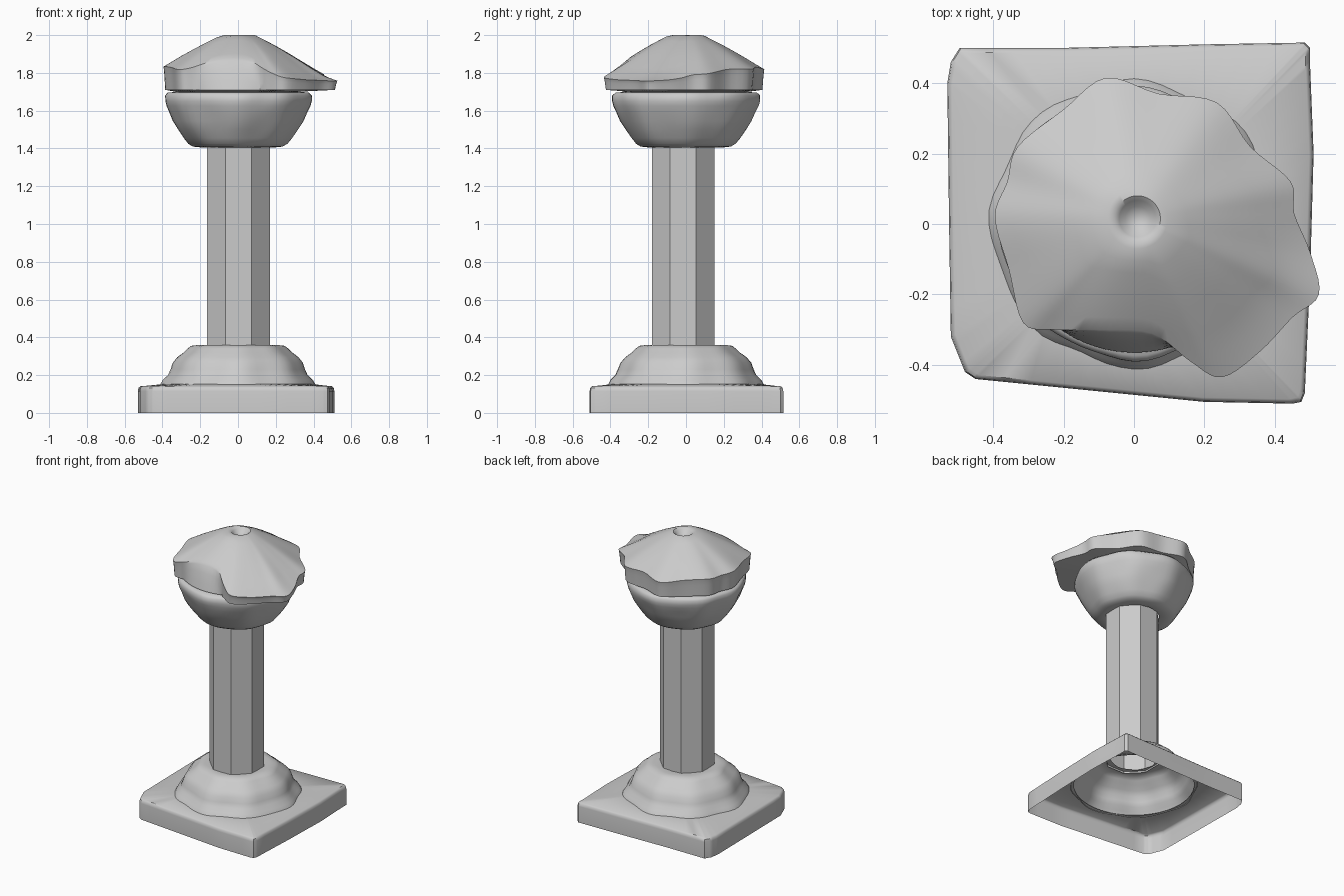
import bpy, math
from mathutils import Vector, noise

if "Cube" in bpy.data.objects:
    bpy.data.objects.remove(bpy.data.objects["Cube"])


def loft(name, rings, angle=35, cap_end=False):
    """Skin a list of equal-length closed rings; ends stay open unless capped."""
    n = len(rings[0])
    verts = [tuple(p) for r in rings for p in r]
    faces = []
    for k in range(len(rings) - 1):
        for i in range(n):
            j = (i + 1) % n
            faces.append((k * n + i, k * n + j, (k + 1) * n + j, (k + 1) * n + i))
    if cap_end:
        faces.append([(len(rings) - 1) * n + i for i in range(n)])
    me = bpy.data.meshes.new(name)
    me.from_pydata(verts, [], faces)
    me.validate()
    ob = bpy.data.objects.new(name, me)
    bpy.context.collection.objects.link(ob)
    bpy.ops.object.select_all(action='DESELECT')
    ob.select_set(True)
    bpy.context.view_layer.objects.active = ob
    bpy.ops.object.shade_smooth_by_angle(angle=math.radians(angle))
    return ob


def lathe(name, profile, n, centre=(0, 0), phase=0.0, lobes=0.0, rough=0.0, angle=35):
    """Revolve an (r, z) profile, with optional eight-fold lobes and worn surface."""
    rings = []
    for r, z in profile:
        ring = []
        for i in range(n):
            a = 2 * math.pi * i / n + phase
            k = 1 + lobes * math.cos(8 * a)
            p = Vector((r * k * math.cos(a), r * k * math.sin(a), z))
            k = 1 + rough * noise.noise(p * 7)
            ring.append((p.x * k + centre[0], p.y * k + centre[1], z))
        rings.append(ring)
    return loft(name, rings, angle)


def interp(table, x):
    if x <= table[0][0]:
        return table[0][1]
    for (x0, y0), (x1, y1) in zip(table, table[1:]):
        if x <= x1:
            return y0 + (y1 - y0) * (x - x0) / (x1 - x0)
    return table[-1][1]


def subdivide(pts, steps, curved):
    """Resample a closed outline, straight or as a Catmull-Rom curve."""
    out, n = [], len(pts)
    for i in range(n):
        a, b, c, d = (Vector(pts[(i + k) % n]) for k in (-1, 0, 1, 2))
        for s in range(steps):
            t = s / steps
            if curved:
                out.append(0.5 * (2 * b + (c - a) * t + (2 * a - 5 * b + 4 * c - d) * t * t
                                  + (3 * b - a - 3 * c + d) * t ** 3))
            else:
                out.append(b.lerp(c, t))
    return out


# Plinth: worn square slab, open underneath
outline = subdivide([(-0.53, 0.40), (-0.52, 0.46), (-0.495, 0.50), (-0.2, 0.50), (0.2, 0.51),
                     (0.485, 0.515), (0.50, 0.50), (0.50, 0.45), (0.51, 0.2), (0.50, -0.15),
                     (0.485, -0.48), (0.475, -0.505), (0.45, -0.51), (0.2, -0.505),
                     (-0.15, -0.47), (-0.45, -0.44), (-0.48, -0.42), (-0.52, -0.32),
                     (-0.525, 0.0)], 4, False)


def plinth_ring(scale, z):
    return [(p.x * scale, p.y * scale, z) for p in outline]


hole = [(0.39 * p.x / p.length, 0.39 * p.y / p.length, 0.153) for p in outline]
loft("plinth", [plinth_ring(1, 0), plinth_ring(1, 0.115), plinth_ring(0.994, 0.132),
                plinth_ring(0.975, 0.141), hole], 40)

# Flared foot with soft lobes
lathe("flared_foot", [(0.405, 0.148), (0.39, 0.175), (0.365, 0.20), (0.352, 0.23), (0.34, 0.265),
                      (0.315, 0.295), (0.28, 0.32), (0.26, 0.34), (0.24, 0.355),
                      (0.20, 0.36), (0.15, 0.355)],
      64, lobes=0.02, rough=0.02, angle=50)

# Octagonal shaft
lathe("shaft", [(0.18, 0.345), (0.18, 1.42)], 8, centre=(0.002, -0.015),
      phase=math.pi / 8, angle=20)

# Rounded bowl
lathe("bowl", [(0.16, 1.41), (0.19, 1.405), (0.235, 1.41), (0.26, 1.425), (0.285, 1.455),
               (0.315, 1.50), (0.34, 1.545), (0.358, 1.59), (0.375, 1.625), (0.382, 1.65),
               (0.384, 1.68), (0.37, 1.695), (0.32, 1.70)],
      64, lobes=0.012, rough=0.03, angle=50)

# Cap: ragged roof, third value marks ridge corners (1) and hollows (0)
rim = subdivide([(0.525, -0.20, 1), (0.50, -0.08, 0), (0.455, 0.03, 0.3), (0.445, 0.12, 1),
                 (0.33, 0.22, 0), (0.235, 0.345, 1), (0.07, 0.37, 0), (-0.08, 0.415, 1),
                 (-0.20, 0.325, 0), (-0.33, 0.22, 1), (-0.36, 0.12, 0), (-0.395, 0.02, 1),
                 (-0.355, -0.13, 0), (-0.315, -0.28, 1), (-0.23, -0.30, 0.2), (-0.10, -0.30, 0.3),
                 (0.05, -0.31, 0), (0.16, -0.39, 0.3), (0.25, -0.435, 1), (0.36, -0.36, 0),
                 (0.45, -0.265, 0)], 5, True)
slope = [(0.09, 2.0), (0.14, 1.975), (0.20, 1.945), (0.30, 1.89), (0.40, 1.83),
         (0.50, 1.775), (0.57, 1.755)]
crown = Vector((0.01, 0.015))


def flat(p):
    return Vector((p.x, p.y))


def skirt_ring(z, f):
    """Wall below the roof edge; f blends from the rim (0) to the lower lip (1)."""
    ring = []
    for p in rim:
        q = flat(p)
        top = interp(slope, q.length * (1 + 0.06 * (1 - p.z)))
        r = q.length + (max(0.365, q.length * 0.975) - q.length) * f
        q = q.normalized() * r
        ring.append((q.x, q.y, top + (z - top) * f ** 1.5))
    return ring


def roof_ring(t):
    ring = []
    for p in rim:
        q = flat(p)
        s = crown + q.normalized() * 0.085
        s = s.lerp(q, t)
        ring.append((s.x, s.y, interp(slope, s.length * (1 + 0.06 * (1 - p.z) * t))))
    return ring


def circle_ring(r, z, c):
    return [(c.x + r * flat(p).normalized().x, c.y + r * flat(p).normalized().y, z) for p in rim]


cap_rings = [circle_ring(0.33, 1.70, Vector((0, 0)))]
cap_rings += [skirt_ring(1.71, f) for f in (1, 0.8, 0.5, 0.2)]
cap_rings += [roof_ring(t) for t in (1, 0.85, 0.7, 0.5, 0.3, 0.15, 0)]
cap_rings += [circle_ring(r, z, crown) for r, z in
              ((0.065, 2.0), (0.052, 1.99), (0.035, 1.97), (0.01, 1.96))]
loft("roof_cap", cap_rings, 40, cap_end=True)
